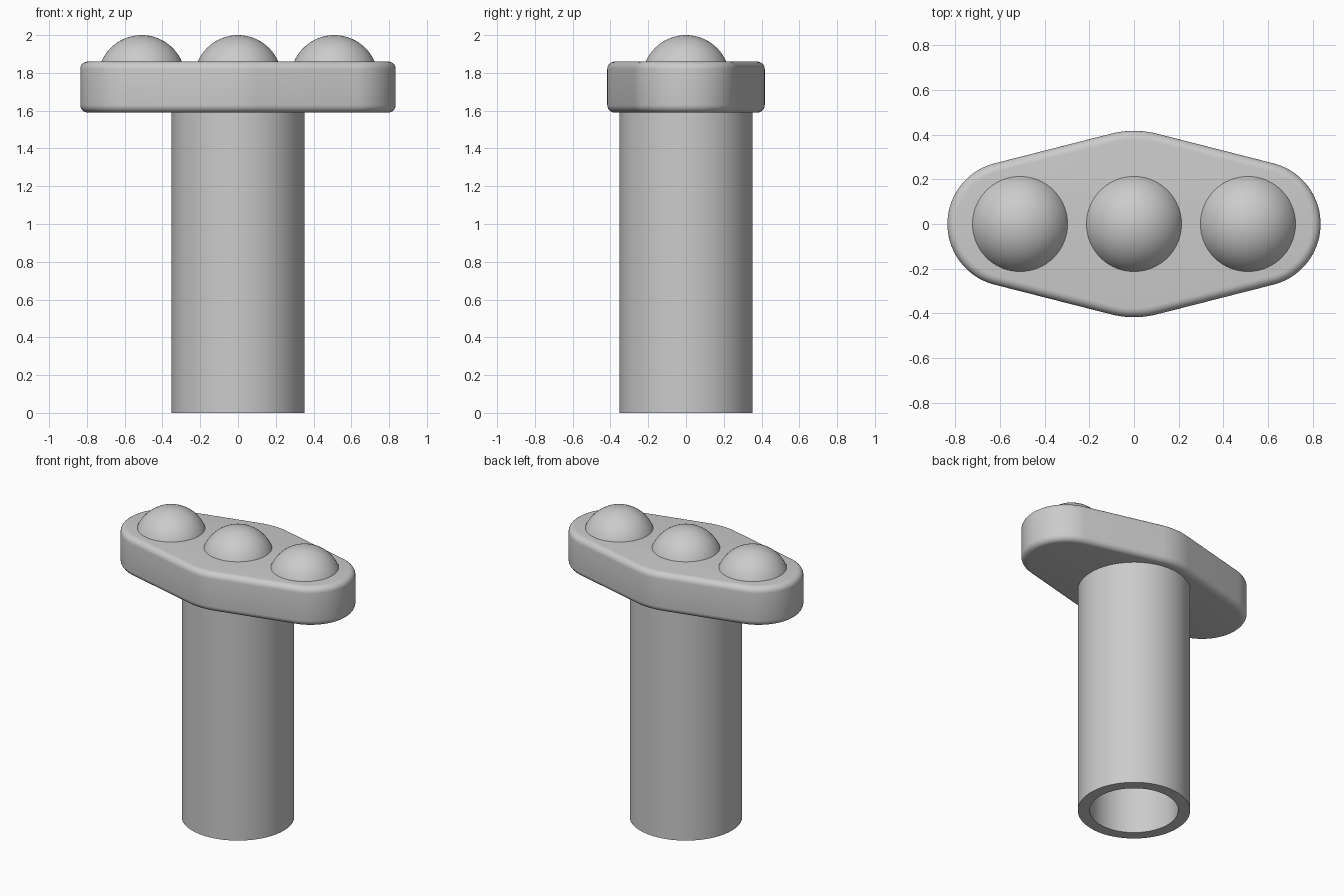
import bpy, bmesh
from math import asin, sin, cos, pi, radians

old = bpy.data.objects.get("Cube")
if old:
    bpy.data.objects.remove(old, do_unlink=True)

# Single grey colour
grey = bpy.data.materials.new("light grey")
grey.use_nodes = True
colour = (0.6, 0.6, 0.6, 1)
grey.diffuse_color = colour
grey.node_tree.nodes["Principled BSDF"].inputs["Base Color"].default_value = colour

PLATE_BOTTOM, PLATE_TOP = 1.59, 1.86


def finish(name, bm, angle=35):
    """Turn a bmesh into a shaded, coloured object."""
    bmesh.ops.recalc_face_normals(bm, faces=bm.faces)
    mesh = bpy.data.meshes.new(name)
    bm.to_mesh(mesh)
    bm.free()
    mesh.materials.append(grey)
    obj = bpy.data.objects.new(name, mesh)
    bpy.context.collection.objects.link(obj)
    bpy.ops.object.select_all(action="DESELECT")
    obj.select_set(True)
    bpy.context.view_layer.objects.active = obj
    bpy.ops.object.shade_smooth_by_angle(angle=radians(angle))
    return obj


def arc(cx, radius, start, end, steps):
    return [(cx + radius * cos(start + (end - start) * i / steps),
             radius * sin(start + (end - start) * i / steps))
            for i in range(steps + 1)]


# Hollow stem: a wall profile spun round the z axis, closed at the plate
bm = bmesh.new()
profile = [(0, PLATE_BOTTOM), (0.277, PLATE_BOTTOM), (0.277, 0),
           (0.352, 0), (0.352, PLATE_BOTTOM + 0.02)]
verts = [bm.verts.new((r, 0, z)) for r, z in profile]
edges = [bm.edges.new(pair) for pair in zip(verts, verts[1:])]
bmesh.ops.spin(bm, geom=verts + edges, axis=(0, 0, 1), cent=(0, 0, 0),
               angle=2 * pi, steps=96)
bmesh.ops.remove_doubles(bm, verts=bm.verts, dist=0.0001)
finish("stem", bm)

# Plate: outline wrapped round a large middle circle and two smaller end circles
END_X, END_R, MID_R = 0.555, 0.28, 0.417
tilt = asin((MID_R - END_R) / END_X)
side = pi / 2 - tilt
outline = (arc(END_X, END_R, -side, side, 40)
           + arc(0, MID_R, side, pi - side, 12)
           + arc(-END_X, END_R, pi - side, pi + side, 40)
           + arc(0, MID_R, pi + side, 2 * pi - side, 12))
bm = bmesh.new()
base = bm.faces.new([bm.verts.new((x, y, PLATE_BOTTOM)) for x, y in outline])
top = bmesh.ops.extrude_face_region(bm, geom=[base], use_keep_orig=True)["geom"]
bmesh.ops.translate(bm, vec=(0, 0, PLATE_TOP - PLATE_BOTTOM),
                    verts=[v for v in top if isinstance(v, bmesh.types.BMVert)])
rims = [e for e in bm.edges if abs(e.verts[0].co.z - e.verts[1].co.z) < 0.001]
bmesh.ops.bevel(bm, geom=rims, offset=0.04, offset_type="OFFSET", segments=6,
                profile=0.5, affect="EDGES", clamp_overlap=False)
finish("top_plate", bm)

# Three domes, as spheres sunk into the plate
DOME_R = 0.232
for name, x in (("right_dome", -0.51), ("middle_dome", 0), ("left_dome", 0.51)):
    bm = bmesh.new()
    bmesh.ops.create_uvsphere(bm, u_segments=64, v_segments=32, radius=DOME_R)
    bmesh.ops.translate(bm, verts=bm.verts, vec=(x, 0, 2 - DOME_R))
    # Keep only the cap that stands above the plate
    bmesh.ops.bisect_plane(bm, geom=bm.verts[:] + bm.edges[:] + bm.faces[:],
                           plane_co=(0, 0, PLATE_TOP - 0.01), plane_no=(0, 0, 1),
                           clear_inner=True)
    finish(name, bm)
